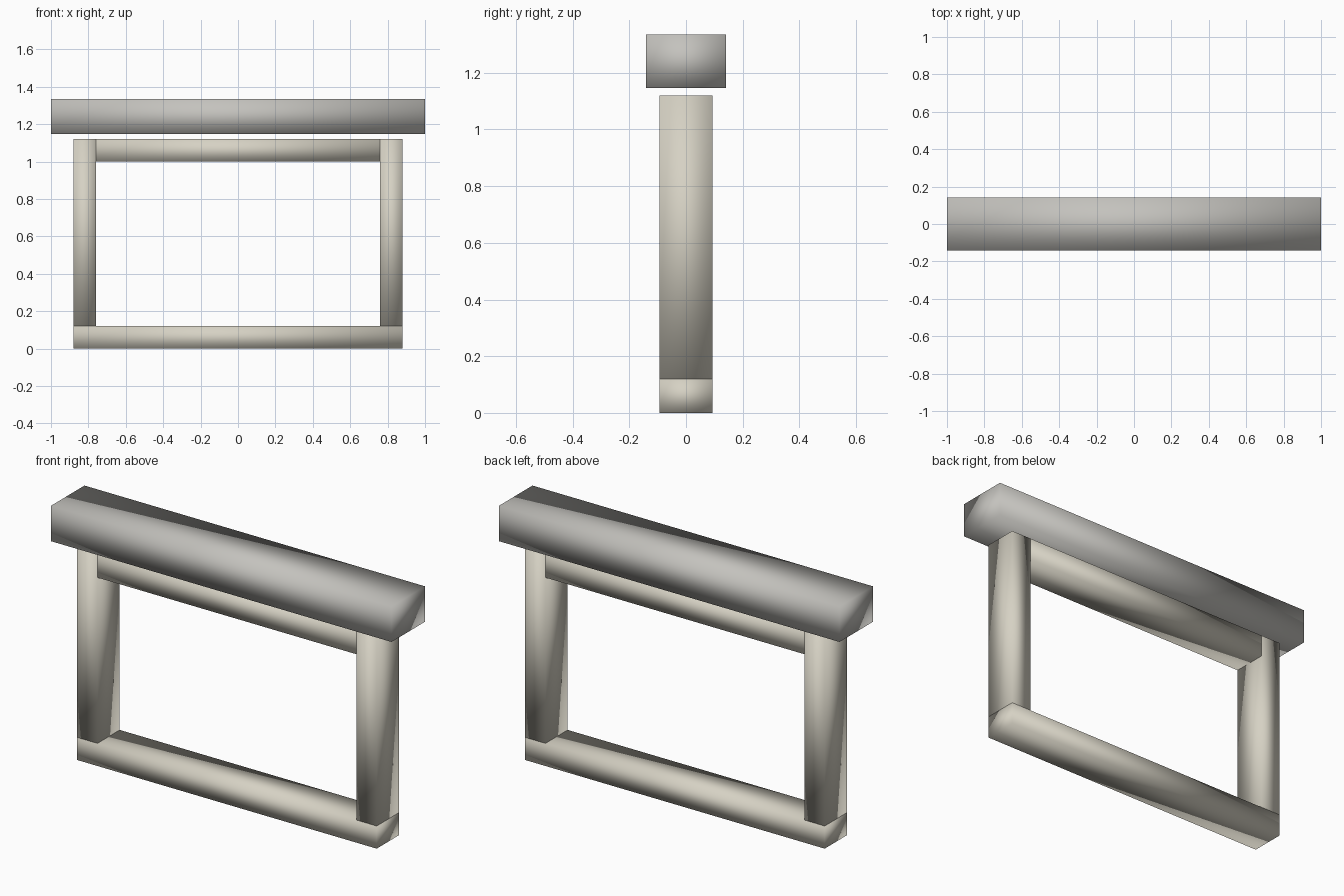
import bpy

if "Cube" in bpy.data.objects:
    bpy.data.objects.remove(bpy.data.objects["Cube"])


def material(name, colour):
    mat = bpy.data.materials.new(name)
    mat.diffuse_color = (*colour, 1)
    mat.use_nodes = True
    mat.node_tree.nodes["Principled BSDF"].inputs["Base Color"].default_value = mat.diffuse_color
    return mat


def beam(name, x, z, depth, mat):
    """Box spanning x and z ranges, centred on y = 0, with softly shaded faces."""
    bpy.ops.mesh.primitive_cube_add(
        size=1, location=((x[0] + x[1]) / 2, 0, (z[0] + z[1]) / 2))
    ob = bpy.context.object
    ob.name = name
    ob.scale = (x[1] - x[0], depth, z[1] - z[0])
    bpy.ops.object.transform_apply(location=False, rotation=False, scale=True)
    bpy.ops.object.shade_smooth()
    ob.data.materials.append(mat)
    return ob


frame_mat = material("frame_stone", (0.67, 0.64, 0.55))
lintel_mat = material("lintel_stone", (0.55, 0.54, 0.51))

outer, inner = 0.88, 0.76
frame_depth = 0.187

# Window frame: sill, top rail and two side posts
beam("sill", (-outer, outer), (0, 0.12), frame_depth, frame_mat)
beam("top_rail", (-inner, inner), (1.0, 1.12), frame_depth, frame_mat)
beam("left_post", (-outer, -inner), (0.12, 1.12), frame_depth, frame_mat)
beam("right_post", (inner, outer), (0.12, 1.12), frame_depth, frame_mat)

# Heavy lintel just above the frame
beam("lintel", (-1, 1), (1.147, 1.335), 0.281, lintel_mat)
